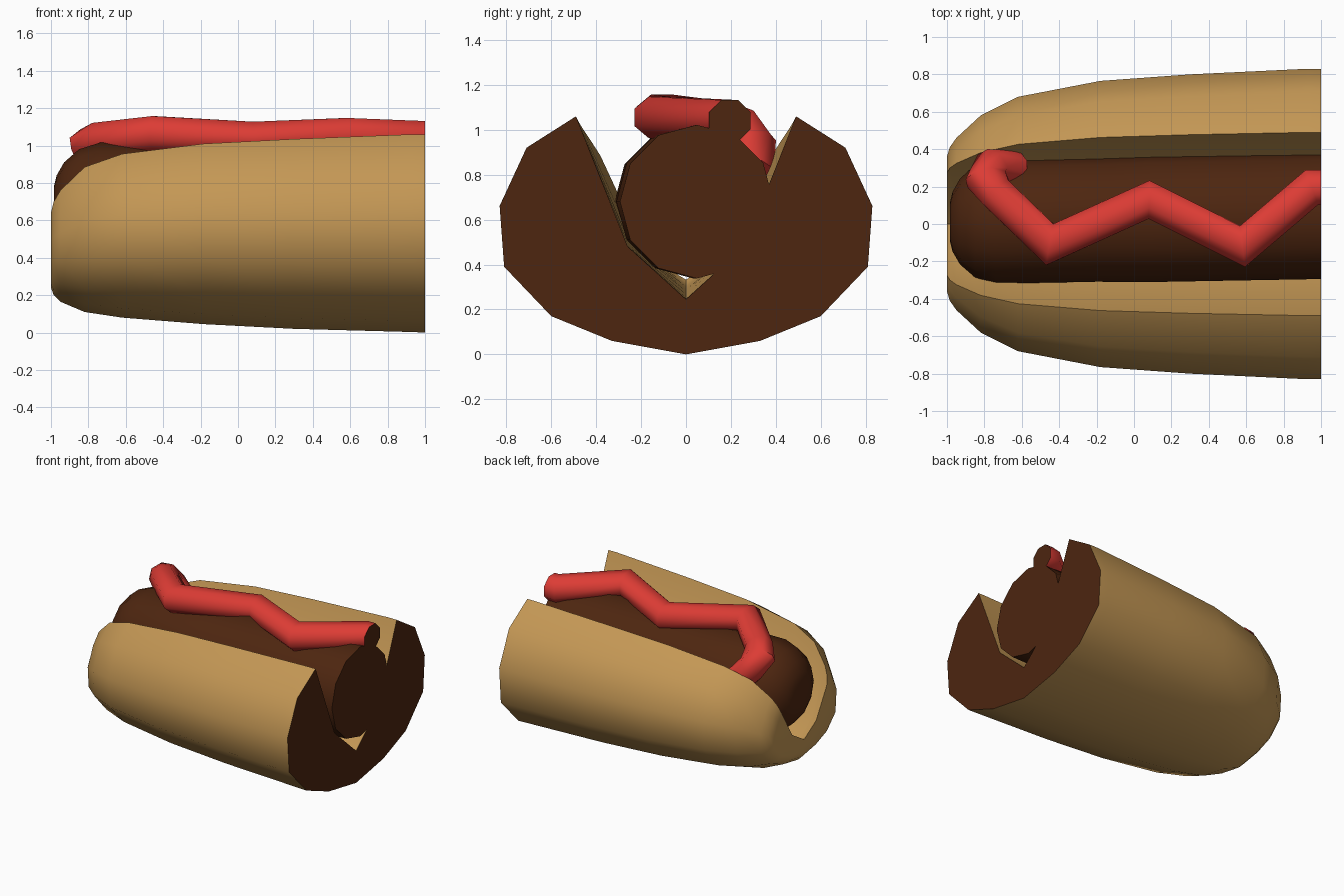
import bpy, bmesh, math
from mathutils import Vector

if "Cube" in bpy.data.objects:
    bpy.data.objects.remove(bpy.data.objects["Cube"])


def material(name, rgb):
    m = bpy.data.materials.new(name)
    m.diffuse_color = (*rgb, 1)
    m.use_nodes = True
    m.node_tree.nodes["Principled BSDF"].inputs["Base Color"].default_value = m.diffuse_color
    return m


BUN = material("bread", (0.55, 0.31, 0.09))
BROWN = material("sausage_brown", (0.075, 0.019, 0.005))
RED = material("sauce_red", (0.72, 0.045, 0.035))


def loft(name, rings, mat, angle=45):
    """Skin closed rings; the last ring is the brown cut face."""
    bm = bmesh.new()
    vs = [[bm.verts.new(p) for p in r] for r in rings]
    n = len(rings[0])
    for a, b in zip(vs, vs[1:]):
        for i in range(n):
            j = (i + 1) % n
            bm.faces.new((a[i], a[j], b[j], b[i]))
    bm.faces.new(vs[0])
    cut = bm.faces.new(vs[-1])
    cut.material_index = 1
    bmesh.ops.recalc_face_normals(bm, faces=bm.faces)
    bmesh.ops.triangulate(bm, faces=[f for f in bm.faces if len(f.verts) > 4])
    me = bpy.data.meshes.new(name)
    bm.to_mesh(me)
    bm.free()
    me.materials.append(mat)
    me.materials.append(BROWN)
    me.shade_smooth()
    me.set_sharp_from_angle(angle=math.radians(angle))
    ob = bpy.data.objects.new(name, me)
    bpy.context.collection.objects.link(ob)
    return ob


# Bun: half profile mirrored, shrunk towards the rounded end
half = [(0.33, 0.06), (0.60, 0.17), (0.81, 0.39), (0.83, 0.66),
        (0.71, 0.92), (0.49, 1.06), (0.26, 0.48)]
profile = ([(0, 0)] + half + [(0, 0.245)]
           + [(-y, z) for y, z in reversed(half)])
# x, half width, bottom z, top z
stations = [(-1.0, 0.36, 0.24, 0.64), (-0.985, 0.41, 0.20, 0.70),
            (-0.95, 0.46, 0.165, 0.76), (-0.82, 0.58, 0.11, 0.885),
            (-0.62, 0.68, 0.08, 0.955), (-0.18, 0.765, 0.045, 1.01),
            (0.30, 0.80, 0.02, 1.035), (0.93, 0.83, 0.003, 1.06),
            (1.0, 0.83, 0.0, 1.06)]
rings = []
for x, w, lo, hi in stations:
    s = w / 0.83
    rings.append([(x, y * (s ** 0.7 if abs(y) in (0.49, 0.26) else s),
                   lo + z / 1.06 * (hi - lo)) for y, z in profile])
loft("bun", rings, BUN)

# Sausage: twelve-sided, domed at the far end, slightly bent
rings = []
for x, r in [(-0.985, 0.10), (-0.97, 0.16), (-0.93, 0.23), (-0.85, 0.30),
             (-0.74, 0.335), (-0.2, 0.335), (0.1, 0.342), (1.0, 0.342)]:
    cy = 0.03 + 0.018 * x
    rings.append([(x, cy + r * math.cos(k * math.pi / 6),
                   0.68 + r * math.sin(k * math.pi / 6)) for k in range(12)])
loft("sausage", rings, BROWN)

# Sauce: eight-sided zigzag tube with mitred bends
path = [Vector(p) for p in [
    (-0.64, 0.30, 0.80), (-0.76, 0.30, 0.93), (-0.79, 0.24, 1.01),
    (-0.74, 0.17, 1.03), (-0.45, -0.11, 1.065), (0.08, 0.13, 1.035),
    (0.58, -0.12, 1.055), (0.95, 0.195, 1.04), (1.0, 0.195, 1.04)]]
rings = []
for i, p in enumerate(path):
    d1 = (p - path[max(i - 1, 0)]).normalized()
    d2 = (path[min(i + 1, len(path) - 1)] - p).normalized()
    t = (d1 + d2).normalized()
    stretch = 1 / max(t.dot(d2 if d2.length else d1), 0.75)
    side = t.cross(Vector((0, 0, 1))).normalized()
    up = side.cross(t)
    rings.append([p + 0.1 * (side * stretch * math.cos(a) + up * math.sin(a))
                  for a in (math.pi * (k + 0.5) / 4 for k in range(8))])
loft("sauce", rings, RED, 60)
